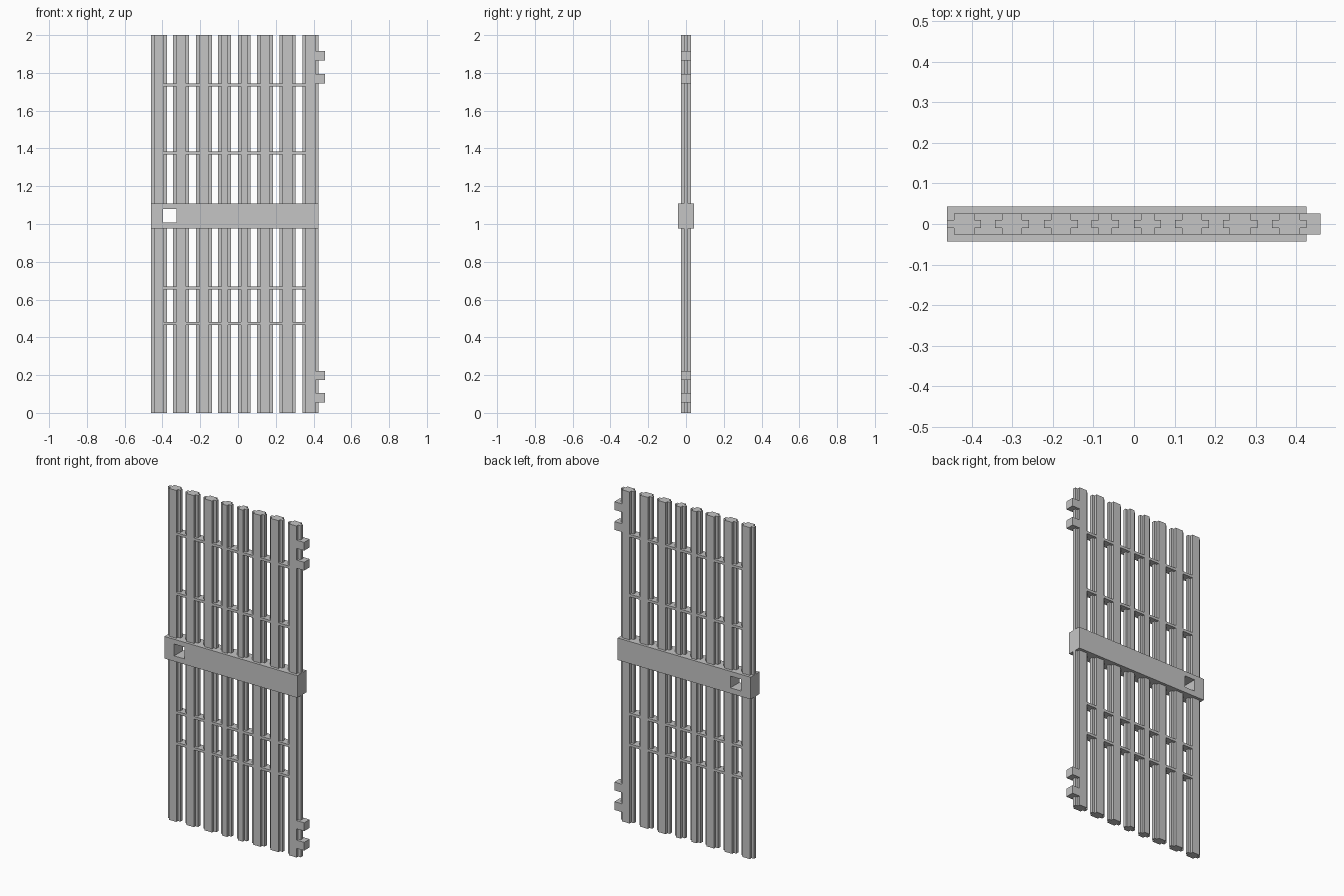
import bpy
import bmesh

cube = bpy.data.objects.get("Cube")
if cube:
    bpy.data.objects.remove(cube, do_unlink=True)

GREY = (0.56, 0.56, 0.56, 1.0)
metal = bpy.data.materials.new("light grey")
metal.use_nodes = True
metal.diffuse_color = GREY
metal.node_tree.nodes["Principled BSDF"].inputs["Base Color"].default_value = GREY


def prism(name, outline, z0, z1):
    """Extrude an xy outline from z0 up to z1."""
    bm = bmesh.new()
    face = bm.faces.new([bm.verts.new((x, y, z0)) for x, y in outline])
    top = bmesh.ops.extrude_face_region(bm, geom=[face])["geom"]
    verts = [v for v in top if isinstance(v, bmesh.types.BMVert)]
    bmesh.ops.translate(bm, verts=verts, vec=(0, 0, z1 - z0))
    bmesh.ops.recalc_face_normals(bm, faces=bm.faces)
    mesh = bpy.data.meshes.new(name)
    bm.to_mesh(mesh)
    bm.free()
    mesh.materials.append(metal)
    obj = bpy.data.objects.new(name, mesh)
    bpy.context.collection.objects.link(obj)
    return obj


def box(name, x0, x1, depth, z0, z1):
    return prism(name, [(x0, -depth), (x1, -depth), (x1, depth), (x0, depth)], z0, z1)


CORE = 0.026     # half depth of the slats
TONGUE = 0.01    # half depth of the side ridges
STEP = 0.017     # how far the ridges stick out

# Upright slats with a ridge along both sides
spans = [(-0.461, -0.377), (-0.343, -0.259), (-0.222, -0.138), (-0.105, -0.037),
         (0, 0.067), (0.101, 0.185), (0.219, 0.305), (0.341, 0.426)]
slats = []
for i, (a, b) in enumerate(spans):
    c, d = a + STEP, b - STEP
    outline = [(c, -CORE), (d, -CORE), (d, -TONGUE), (b, -TONGUE), (b, TONGUE), (d, TONGUE),
               (d, CORE), (c, CORE), (c, TONGUE), (a, TONGUE), (a, -TONGUE), (c, -TONGUE)]
    slats.append(prism(f"slat_{i + 1}", outline, 0, 2))

# Thin crosspieces filling the gaps between slats
for row, z in enumerate((0.473, 0.66, 1.376, 1.737)):
    for i in range(len(spans) - 1):
        box(f"crosspiece_{row + 1}_{i + 1}", spans[i][1] - STEP, spans[i + 1][0] + STEP,
            CORE, z - 0.008, z + 0.008)

# Hinge tabs on the left edge
for i, z in enumerate((0.08, 0.198, 1.77, 1.89)):
    box(f"hinge_tab_{i + 1}", 0.409, 0.46, CORE, z - 0.025, z + 0.025)

# Lock bar with a square hole cut through it and the slat ridges behind
bar = box("lock_bar", -0.461, 0.426, 0.043, 0.975, 1.108)
cutter = box("lock_hole_cutter", -0.396, -0.326, 0.1, 1.008, 1.079)
cutter.hide_render = True
cutter.hide_viewport = True
cutter.display_type = 'WIRE'
for obj in (bar, slats[0], slats[1]):
    mod = obj.modifiers.new("lock hole", 'BOOLEAN')
    mod.operation = 'DIFFERENCE'
    mod.solver = 'EXACT'
    mod.object = cutter
